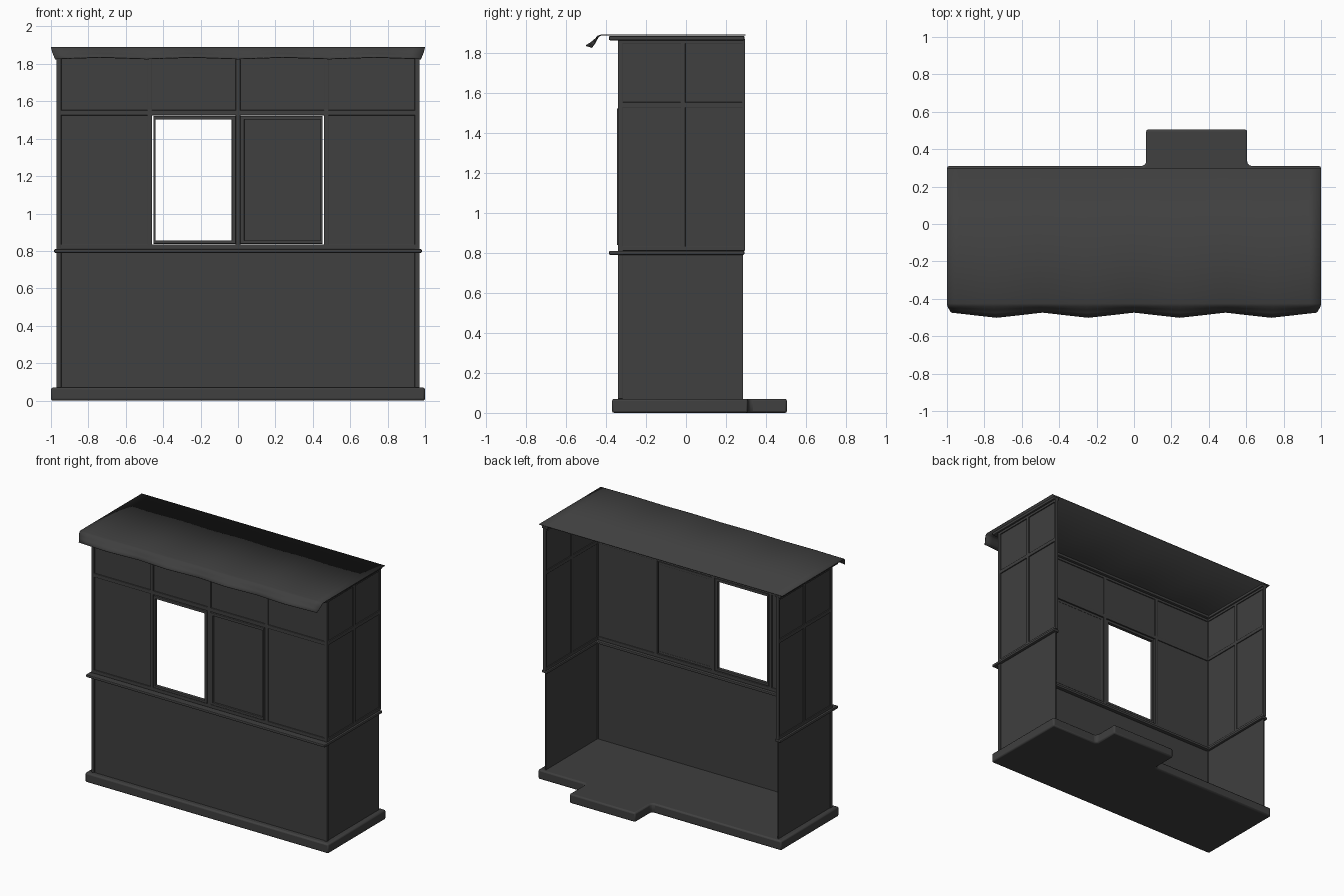
import bpy, bmesh, math

cube = bpy.data.objects.get("Cube")
if cube:
    bpy.data.objects.remove(cube, do_unlink=True)

mat = bpy.data.materials.new("charcoal")
mat.use_nodes = True
GREY = (0.05, 0.05, 0.05, 1)
mat.diffuse_color = GREY
mat.node_tree.nodes["Principled BSDF"].inputs["Base Color"].default_value = GREY


def add(name, bm, bevel=0, segments=2):
    bmesh.ops.recalc_face_normals(bm, faces=bm.faces)
    mesh = bpy.data.meshes.new(name)
    bm.to_mesh(mesh)
    bm.free()
    mesh.materials.append(mat)
    ob = bpy.data.objects.new(name, mesh)
    bpy.context.collection.objects.link(ob)
    if bevel:
        mod = ob.modifiers.new("Rounded edges", "BEVEL")
        mod.width = bevel
        mod.segments = segments
    return ob


def box(name, x, y, z, bevel=0):
    """Box from (min, max) pairs."""
    bm = bmesh.new()
    bmesh.ops.create_cube(bm, size=1)
    for v in bm.verts:
        for i, (lo, hi) in enumerate((x, y, z)):
            v.co[i] = lo if v.co[i] < 0 else hi
    return add(name, bm, bevel)


def prism(name, outline, z0, z1, bevel):
    """Plan outline raised from z0 to z1."""
    bm = bmesh.new()
    face = bm.faces.new([bm.verts.new((x, y, z0)) for x, y in outline])
    top = bmesh.ops.extrude_face_region(bm, geom=[face])["geom"]
    for v in top:
        if isinstance(v, bmesh.types.BMVert):
            v.co.z = z1
    return add(name, bm, bevel)


# Levels and planes of the walls
FRONT, BACK, SIDE, T = -0.34, 0.285, 0.97, 0.025
FLOOR, COUNTER, HEAD, TOP = 0.07, 0.81, 1.525, 1.87
frame_y = (FRONT, FRONT + T)
panel_y = (FRONT + 0.008, FRONT + 0.018)

# Base with rear step
base = prism("base", [(-1, -0.37), (1, -0.37), (1, 0.31), (0.62, 0.31), (0.605, 0.325),
                      (0.605, 0.505), (0.065, 0.505), (0.065, 0.325), (0.05, 0.31), (-1, 0.31)],
             0, FLOOR, 0.014)

# Counter and cornice mouldings wrapping three sides
for name, z0, z1 in (("counter_ledge", 0.79, COUNTER), ("cornice", 1.862, 1.884)):
    o, i = 0.983, 0.935
    prism(name, [(-o, -0.385), (o, -0.385), (o, 0.292), (i, 0.292), (i, -0.295),
                 (-i, -0.295), (-i, 0.292), (-o, 0.292)], z0, z1, 0.006)

# Front wall
box("front_lower_panel", (-0.95, 0.95), panel_y, (FLOOR, 0.8))
for n, x in enumerate((-0.4725, 0, 0.4725)):
    box(f"front_stile_{n}", (x - 0.0125, x + 0.0125), frame_y, (COUNTER, TOP), 0.003)
for name, z in (("sill", (COUNTER, 0.835)), ("middle", (HEAD, 1.553)), ("top", (1.845, TOP))):
    box(f"front_{name}_rail", (-0.95, 0.95), frame_y, z, 0.003)
box("front_transom_panel", (-0.95, 0.95), panel_y, (HEAD, TOP))
for name, s in (("left", 1), ("right", -1)):
    box(f"front_{name}_panel", sorted((s * 0.475, s * 0.95)), panel_y, (COUNTER, 1.54))


# Serving window sashes, one open and one filled
def sash(name, s, filled):
    y = (FRONT - 0.006, FRONT + 0.02)
    inner, outer = 0.012, 0.453
    for part, a, b in (("inner", inner, 0.034), ("outer", 0.441, outer)):
        box(f"{name}_{part}_stile", sorted((s * a, s * b)), y, (0.838, 1.522), 0.003)
    for part, z in (("bottom", (0.838, 0.856)), ("top", (1.502, 1.522))):
        box(f"{name}_{part}_rail", sorted((s * inner, s * outer)), y, z, 0.003)
    if filled:
        box(f"{name}_panel", (0.02, 0.45), panel_y, (0.845, 1.515))


sash("open_window", -1, False)
sash("closed_window", 1, True)

# Side walls
for name, s in (("left", 1), ("right", -1)):
    def at(a, b):
        return sorted((s * a, s * b))
    frame_x = at(SIDE - T, SIDE)
    panel_x = at(SIDE - 0.018, SIDE - 0.008)
    box(f"{name}_corner_post", frame_x, frame_y, (FLOOR, TOP), 0.003)
    box(f"{name}_lower_panel", panel_x, (FRONT + 0.01, BACK), (FLOOR, 0.8))
    box(f"{name}_upper_panel", panel_x, (FRONT + 0.01, BACK), (COUNTER, TOP))
    for part, y in (("middle", (-0.028, -0.003)), ("back", (0.28, 0.295))):
        box(f"{name}_{part}_stile", frame_x, y, (COUNTER, TOP), 0.003)
    for part, z in (("sill", (COUNTER, 0.832)), ("middle", (HEAD, 1.553)), ("top", (1.845, TOP))):
        box(f"{name}_{part}_rail", frame_x, (FRONT + 0.01, 0.29), z, 0.003)

# Roof sheet with a curled, scalloped front valance
profile = [(0.297, 1.888, 0), (-0.425, 1.888, 0), (-0.437, 1.882, 0.1), (-0.447, 1.864, 0.3),
           (-0.457, 1.846, 0.6), (-0.472, 1.826, 1)]
bm = bmesh.new()
rows = []
columns = 32
for c in range(columns + 1):
    u = c / columns
    wave = 1 - abs(2 * ((u * 4) % 1) - 1)
    rows.append([bm.verts.new(((2 * u - 1) * (1 - 0.022 * k), y - 0.028 * k * wave,
                               z + 0.009 * k * wave)) for y, z, k in profile])
for a, b in zip(rows, rows[1:]):
    for j in range(len(profile) - 1):
        bm.faces.new((a[j], a[j + 1], b[j + 1], b[j]))
roof = add("roof", bm)
thick = roof.modifiers.new("Thickness", "SOLIDIFY")
thick.thickness = 0.005
thick.offset = 0

# Smooth the rounded parts
for ob in (base, roof):
    bpy.context.view_layer.objects.active = ob
    bpy.ops.object.select_all(action="DESELECT")
    ob.select_set(True)
    bpy.ops.object.shade_smooth_by_angle(angle=math.radians(35))
